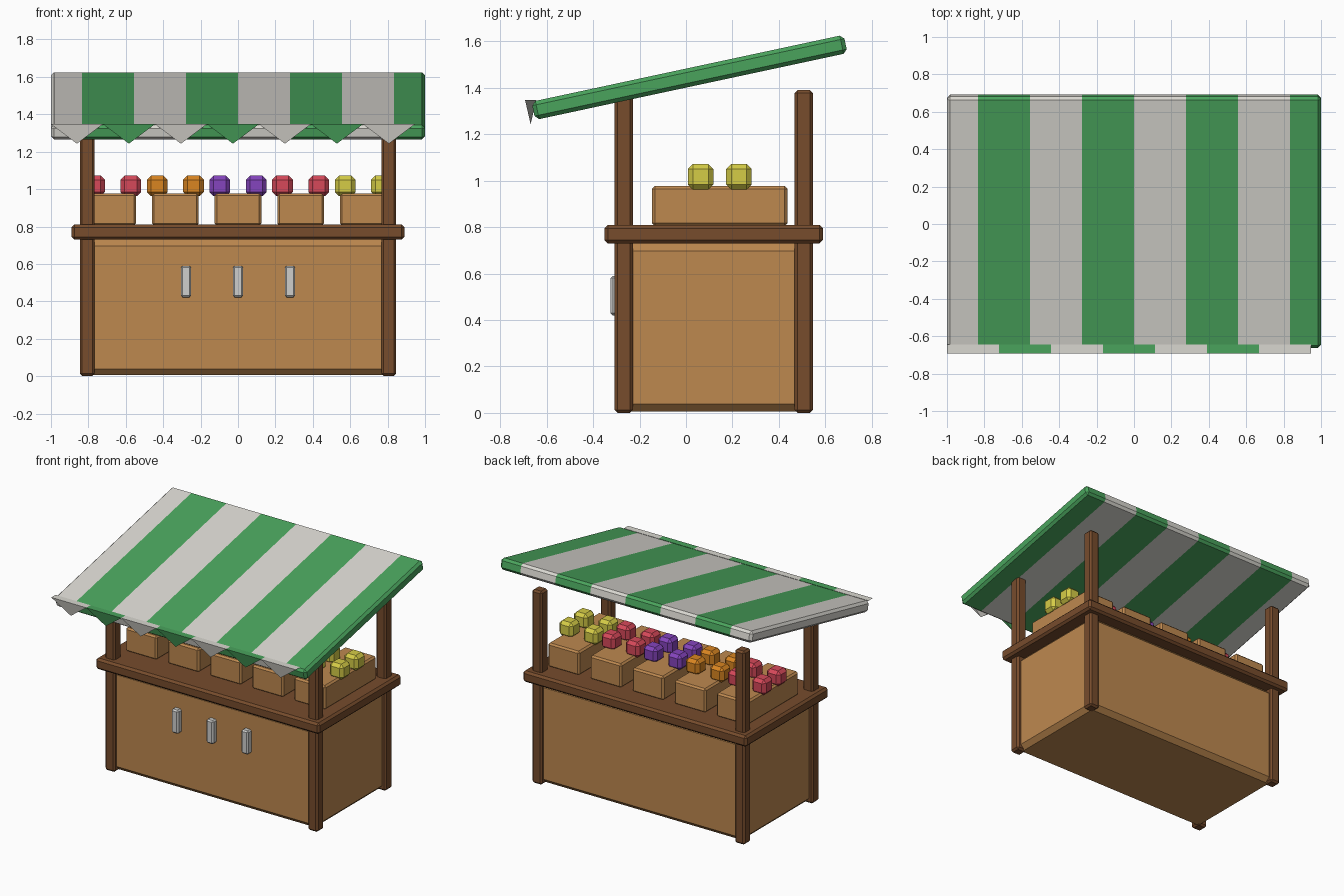
import bpy, bmesh, math
from mathutils import Matrix, Vector

cube = bpy.data.objects.get("Cube")
if cube:
    bpy.data.objects.remove(cube, do_unlink=True)


def material(name, r, g, b):
    """Flat material from display values, stored as linear."""
    col = [(c / 255) ** 2.2 for c in (r, g, b)] + [1]
    m = bpy.data.materials.new(name)
    m.use_nodes = True
    m.diffuse_color = col
    m.node_tree.nodes["Principled BSDF"].inputs["Base Color"].default_value = col
    return m


DARK_WOOD = material("dark wood", 118, 77, 48)
LIGHT_WOOD = material("light wood", 188, 135, 80)
GREEN = material("green cloth", 75, 162, 93)
WHITE = material("white cloth", 216, 214, 207)
METAL = material("pale metal", 205, 205, 203)
RED = material("red fruit", 213, 74, 90)
ORANGE = material("orange fruit", 216, 132, 38)
PURPLE = material("purple fruit", 132, 70, 188)
YELLOW = material("yellow fruit", 212, 203, 72)


def add_object(name, bm, *mats):
    bmesh.ops.recalc_face_normals(bm, faces=bm.faces)
    mesh = bpy.data.meshes.new(name)
    bm.to_mesh(mesh)
    bm.free()
    for m in mats:
        mesh.materials.append(m)
    obj = bpy.data.objects.new(name, mesh)
    bpy.context.collection.objects.link(obj)
    return obj


def chamfered(size, bevel):
    bm = bmesh.new()
    bmesh.ops.create_cube(bm, size=1)
    bmesh.ops.scale(bm, vec=size, verts=bm.verts)
    bmesh.ops.bevel(bm, geom=bm.edges[:], offset=bevel, segments=1,
                    affect='EDGES', profile=0.5)
    return bm


def box(name, low, high, bevel, mat):
    low, high = Vector(low), Vector(high)
    bm = chamfered(high - low, bevel)
    bmesh.ops.translate(bm, vec=(low + high) / 2, verts=bm.verts)
    return add_object(name, bm, mat)


# Cabinet and counter
box("cabinet", (-0.82, -0.285, 0.005), (0.82, 0.525, 0.73), 0.033, LIGHT_WOOD)
box("counter", (-0.89, -0.352, 0.73), (0.89, 0.59, 0.81), 0.015, DARK_WOOD)

# Corner posts
for side, x in (("right", -0.806), ("left", 0.806)):
    for end, y in (("front", -0.268), ("rear", 0.507)):
        box(f"{end}_{side}_post", (x - 0.04, y - 0.04, 0),
            (x + 0.04, y + 0.04, 1.39), 0.013, DARK_WOOD)

# Front handles
STRIPE = 0.278
for i in (-1, 0, 1):
    x = i * STRIPE
    box(f"handle_{i + 2}", (x - 0.028, -0.325, 0.42),
        (x + 0.028, -0.27, 0.59), 0.01, METAL)

# Crates, each with four blocky fruits
for i, mat in enumerate((RED, ORANGE, PURPLE, RED, YELLOW)):
    cx = (i - 2) * 0.335
    box(f"crate_{i + 1}", (cx - 0.125, -0.146, 0.805),
        (cx + 0.125, 0.437, 0.977), 0.012, LIGHT_WOOD)
    for j in range(4):
        x = cx + (0.097 if j % 2 else -0.097)
        y = 0.228 if j // 2 else 0.063
        c, r = Vector((x, y, 1.017)), Vector((0.055, 0.055, 0.055))
        box(f"fruit_{i + 1}_{j + 1}", c - r, c + r, 0.022, mat)

# Sloping canopy, cut into stripes
bm = chamfered((2, 1.375, 0.08), 0.017)
for k in range(-3, 4):
    bmesh.ops.bisect_plane(bm, geom=bm.verts[:] + bm.edges[:] + bm.faces[:],
                           plane_co=(k * STRIPE, 0, 0), plane_no=(1, 0, 0))
for f in bm.faces:
    band = math.floor(f.calc_center_median().x / STRIPE)
    f.material_index = band % 2
bmesh.ops.transform(bm, verts=bm.verts, matrix=Matrix.Translation((0, 0.015, 1.445))
                    @ Matrix.Rotation(math.radians(12.1), 4, 'X'))
add_object("canopy", bm, WHITE, GREEN)

# Hanging pennants along the front edge
for k in range(7):
    bm = bmesh.new()
    x0 = -1 + k * STRIPE
    base = [bm.verts.new((x, y, 1.347)) for x, y in
            ((x0, -0.693), (x0 + STRIPE, -0.693),
             (x0 + STRIPE, -0.645), (x0, -0.645))]
    tip = bm.verts.new((x0 + STRIPE / 2, -0.669, 1.243))
    bm.faces.new(base)
    for a, b in zip(base, base[1:] + base[:1]):
        bm.faces.new((a, b, tip))
    add_object(f"pennant_{k + 1}", bm, GREEN if k % 2 else WHITE)
